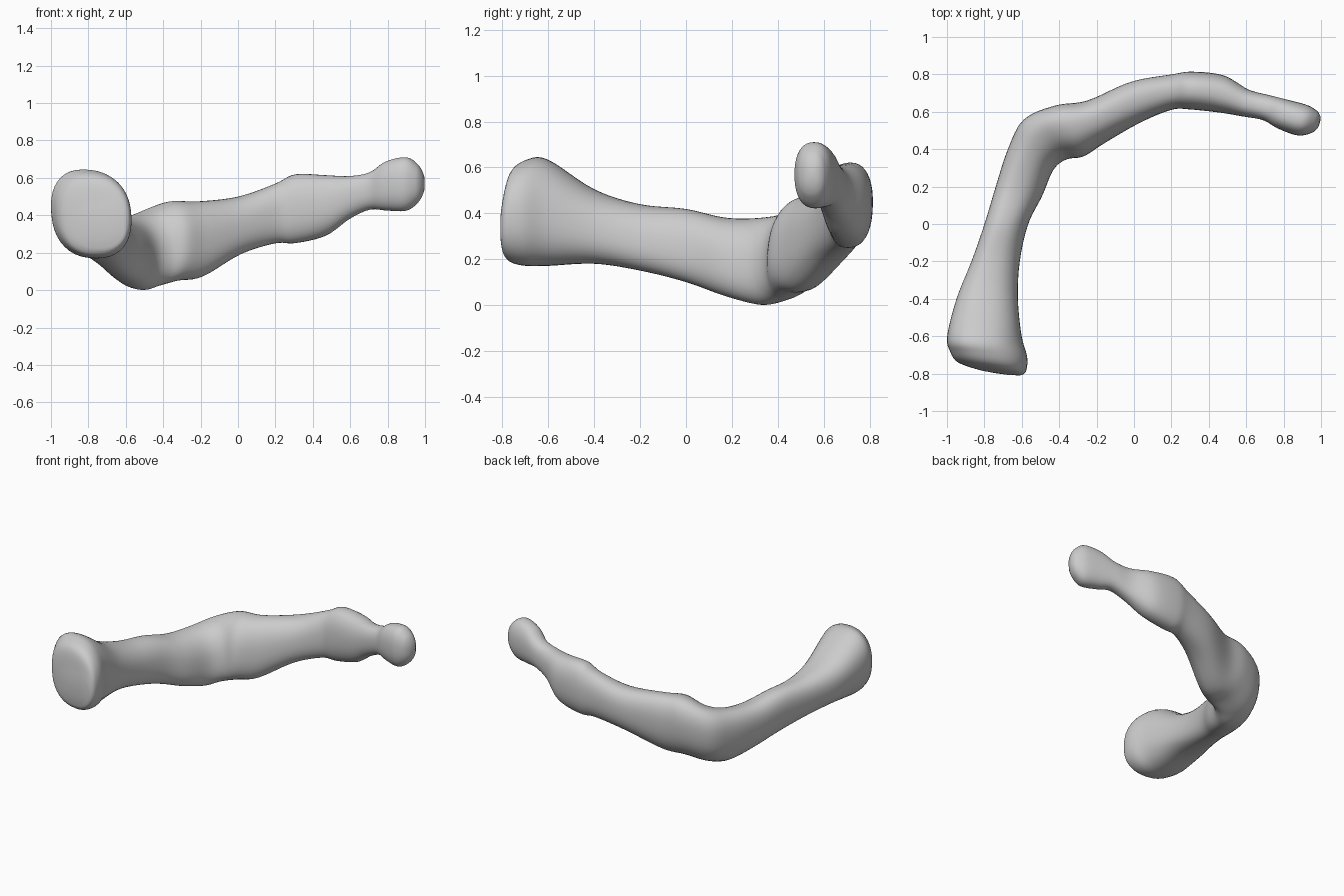
import bpy
import bmesh
import math
from mathutils import Vector

default_cube = bpy.data.objects.get("Cube")
if default_cube:
    bpy.data.objects.remove(default_cube, do_unlink=True)

RING_SIDES = 40
STEPS_PER_STATION = 6
BOXINESS = 0.86

# Stations along the bone: outer x, outer y, inner x, inner y, low z, high z
stations = [
    # broad front head
    (-.88, -.765, -.6, -.81, .215, .46),
    (-.95, -.735, -.575, -.785, .185, .585),
    (-.985, -.68, -.57, -.71, .17, .635),
    (-1, -.6, -.6, -.6, .17, .635),
    # long side arm
    (-.95, -.4, -.62, -.4, .18, .505),
    (-.87, -.2, -.61, -.2, .15, .44),
    (-.8, 0, -.565, 0, .1, .42),
    (-.74, .2, -.49, .15, .04, .38),
    # bend
    (-.675, .4, -.43, .29, 0, .385),
    (-.59, .56, -.36, .345, .02, .42),
    (-.42, .635, -.27, .36, .05, .475),
    # rear arm
    (-.25, .66, -.16, .43, .07, .475),
    (-.02, .76, .03, .54, .19, .5),
    (.2, .8, .2, .61, .25, .57),
    (.31, .815, .3, .612, .25, .62),
    (.48, .795, .46, .595, .29, .615),
    # neck and small round head
    (.61, .72, .58, .575, .38, .61),
    (.72, .69, .69, .555, .43, .63),
    (.82, .665, .77, .51, .425, .69),
    (.93, .635, .88, .472, .425, .71),
    (.985, .6, .96, .49, .48, .66),
]


def spline(values, index, t):
    """Catmull-Rom blend of the stations around one segment."""
    last = len(values) - 1
    a, b, c, d = (values[min(max(index + k, 0), last)] for k in (-1, 0, 1, 2))
    return [
        q + 0.5 * t * (r - p + t * (2 * p - 5 * q + 4 * r - s + t * (3 * (q - r) + s - p)))
        for p, q, r, s in zip(a, b, c, d)
    ]


def soft(value):
    """Slightly square off a sine or cosine."""
    return math.copysign(abs(value) ** BOXINESS, value)


def section(station, lean):
    """Leaning oval whose top tips outward and whose bottom tips inward."""
    ox, oy, ix, iy, low, high = station
    middle = Vector((ox + ix, oy + iy, low + high)) / 2
    across = Vector((ox - ix, oy - iy, 0)) / 2
    upward = Vector((0, 0, high - low)) / 2
    points = []
    for k in range(RING_SIDES):
        angle = math.tau * k / RING_SIDES
        points.append(middle + across * soft(math.cos(angle - lean))
                      + upward * soft(math.sin(angle)))
    return middle, points


def make_material(name, colour):
    material = bpy.data.materials.new(name)
    material.use_nodes = True
    material.diffuse_color = colour
    for node in material.node_tree.nodes:
        if node.type == "BSDF_PRINCIPLED":
            node.inputs["Base Color"].default_value = colour
            node.inputs["Roughness"].default_value = 0.7
    return material


def build_bone():
    bm = bmesh.new()
    sections = []
    count = len(stations) - 1
    for step in range(count * STEPS_PER_STATION + 1):
        position = step / STEPS_PER_STATION
        index = min(int(position), count - 1)
        lean = 0.27 * math.sin(math.pi * min(position / 15, 1))
        sections.append(section(spline(stations, index, position - index), lean))

    # Skin the sections
    rings = [[bm.verts.new(p) for p in points] for _, points in sections]
    for ring, following in zip(rings, rings[1:]):
        for k in range(RING_SIDES):
            n = (k + 1) % RING_SIDES
            bm.faces.new((ring[k], ring[n], following[n], following[k]))

    # Gently domed end caps
    for ring, (middle, points), bulge in (
        (rings[0], sections[0], Vector((0, -.012, 0))),
        (rings[-1], sections[-1], Vector((.027, 0, 0))),
    ):
        inner = [bm.verts.new(middle + (p - middle) * 0.55 + bulge * 0.8) for p in points]
        tip = bm.verts.new(middle + bulge)
        for k in range(RING_SIDES):
            n = (k + 1) % RING_SIDES
            bm.faces.new((ring[k], ring[n], inner[n], inner[k]))
            bm.faces.new((inner[k], inner[n], tip))

    # Even out the surface
    for _ in range(2):
        bmesh.ops.smooth_vert(bm, verts=bm.verts, factor=0.4,
                              use_axis_x=True, use_axis_y=True, use_axis_z=True)
    bmesh.ops.recalc_face_normals(bm, faces=bm.faces)
    for face in bm.faces:
        face.smooth = True

    mesh = bpy.data.meshes.new("curved_bone")
    bm.to_mesh(mesh)
    bm.free()
    bone = bpy.data.objects.new("curved_bone", mesh)
    bpy.context.collection.objects.link(bone)
    mesh.materials.append(make_material("pale_grey", (0.6, 0.6, 0.6, 1)))


build_bone()
